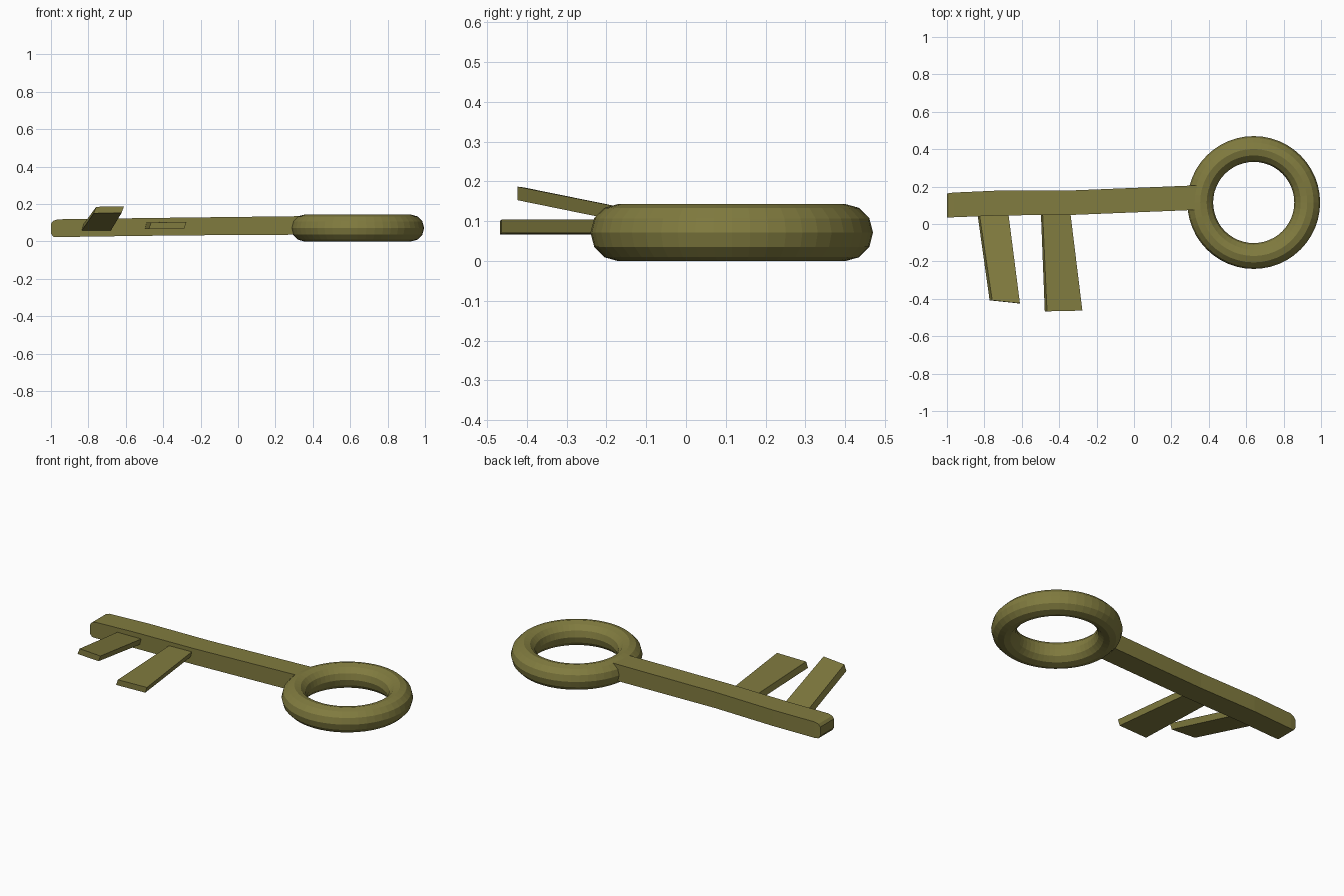
import bpy, bmesh, math

if "Cube" in bpy.data.objects:
    bpy.data.objects.remove(bpy.data.objects["Cube"])

mat = bpy.data.materials.new("olive_metal")
mat.diffuse_color = (0.22, 0.20, 0.05, 1)
mat.use_nodes = True
mat.node_tree.nodes["Principled BSDF"].inputs["Base Color"].default_value = mat.diffuse_color


def finish(name, bm):
    bmesh.ops.recalc_face_normals(bm, faces=bm.faces)
    me = bpy.data.meshes.new(name)
    bm.to_mesh(me)
    bm.free()
    me.materials.append(mat)
    ob = bpy.data.objects.new(name, me)
    bpy.context.collection.objects.link(ob)
    return ob


def loft(name, sections, closed=False):
    """Bridge matching point loops; cap the ends unless closed."""
    bm = bmesh.new()
    loops = [[bm.verts.new(p) for p in s] for s in sections]
    n = len(loops[0])
    pairs = list(zip(loops, loops[1:]))
    if closed:
        pairs.append((loops[-1], loops[0]))
    else:
        bm.faces.new(loops[0])
        bm.faces.new(loops[-1])
    for a, b in pairs:
        for i in range(n):
            j = (i + 1) % n
            bm.faces.new((a[i], a[j], b[j], b[i]))
    return finish(name, bm)


# Ring handle: 12-sided tube swept around a circle
CX, CY, CZ, R, RX, RZ = 0.64, 0.115, 0.0715, 0.286, 0.069, 0.0715
ring = []
for i in range(48):
    a = math.tau * i / 48
    loop = []
    for k in range(12):
        t = math.tau * k / 12
        r = R + RX * math.cos(t)
        loop.append((CX + r * math.cos(a), CY + r * math.sin(a), CZ + RZ * math.sin(t)))
    ring.append(loop)
loft("ring_handle", ring, closed=True)

# Shaft: slightly bent bar with a rounded tip (x, y0, y1, z0, z1)
stations = [
    (-1.0, 0.035, 0.163, 0.042, 0.095),
    (-0.988, 0.035, 0.165, 0.025, 0.110),
    (-0.965, 0.036, 0.168, 0.023, 0.118),
    (-0.70, 0.046, 0.180, 0.027, 0.122),
    (-0.32, 0.049, 0.180, 0.032, 0.127),
    (0.345, 0.076, 0.207, 0.036, 0.135),
]
loft("shaft", [[(x, y0, z0), (x, y1, z0), (x, y1, z1), (x, y0, z1)]
               for x, y0, y1, z0, z1 in stations])


# Teeth: flat bars from inside the shaft to their tips
def tooth(name, base, tip):
    loft(name, [base, tip])


tooth("tilted_tooth",
      [(-0.842, 0.09, 0.048), (-0.686, 0.09, 0.048), (-0.676, 0.09, 0.084), (-0.832, 0.09, 0.084)],
      [(-0.772, -0.408, 0.150), (-0.622, -0.424, 0.153), (-0.610, -0.424, 0.187), (-0.758, -0.408, 0.185)])
tooth("level_tooth",
      [(-0.499, 0.09, 0.067), (-0.353, 0.09, 0.070), (-0.344, 0.09, 0.104), (-0.490, 0.09, 0.101)],
      [(-0.477, -0.467, 0.067), (-0.287, -0.463, 0.070), (-0.276, -0.463, 0.104), (-0.465, -0.467, 0.101)])
